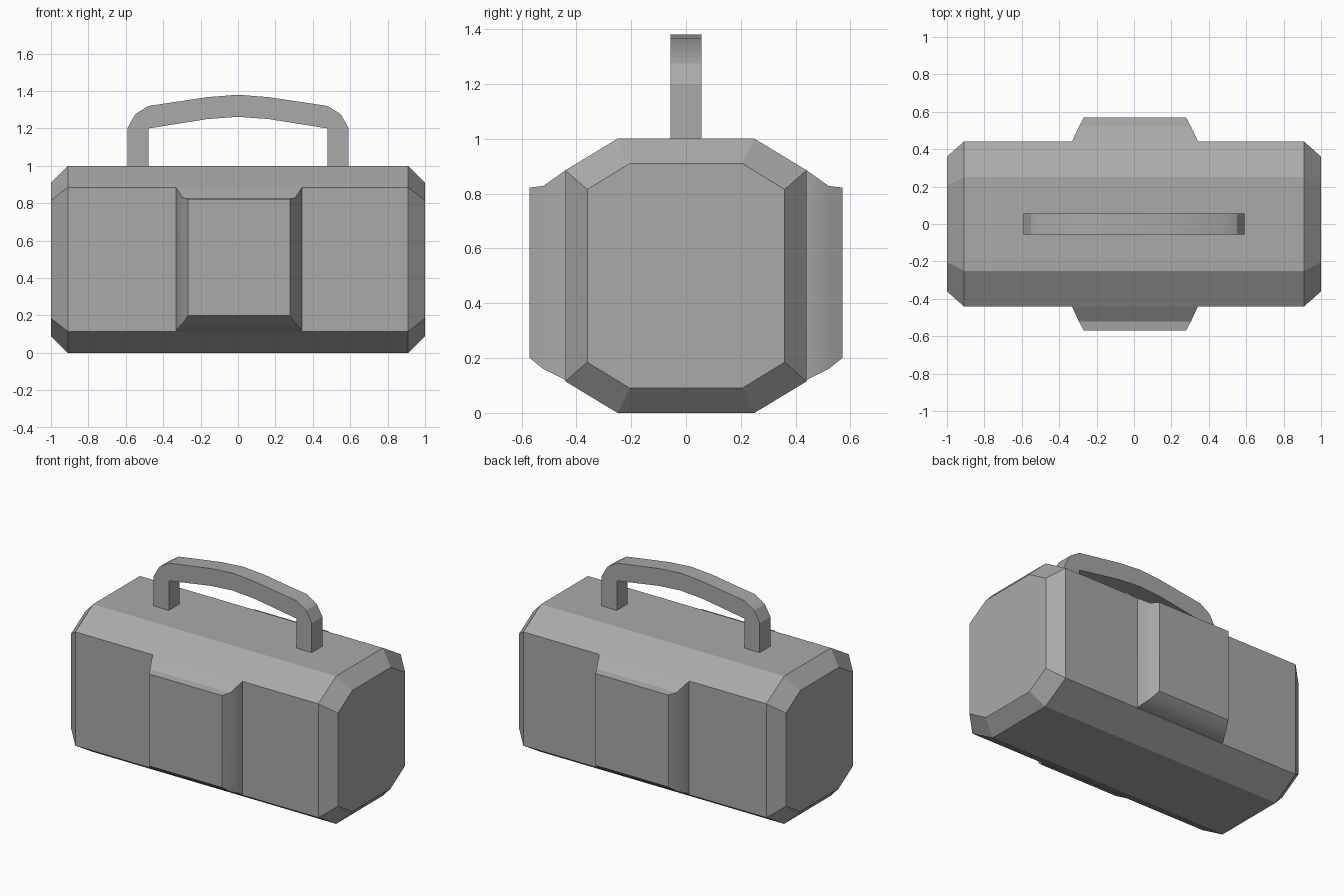
import bpy, bmesh
from math import radians

cube = bpy.data.objects.get("Cube")
if cube:
    bpy.data.objects.remove(cube, do_unlink=True)

GREY = (0.4, 0.4, 0.4, 1)
grey = bpy.data.materials.new("plain grey")
grey.use_nodes = True
grey.diffuse_color = GREY
grey.node_tree.nodes["Principled BSDF"].inputs["Base Color"].default_value = GREY


def loft(name, rings, smooth=False):
    """Skin a closed solid through matching rings of points."""
    bm = bmesh.new()
    loops = [[bm.verts.new(p) for p in ring] for ring in rings]
    for a, b in zip(loops, loops[1:]):
        for i in range(len(a)):
            j = (i + 1) % len(a)
            bm.faces.new((a[i], a[j], b[j], b[i]))
    bm.faces.new(loops[0])
    bm.faces.new(loops[-1])
    bmesh.ops.recalc_face_normals(bm, faces=bm.faces)
    mesh = bpy.data.meshes.new(name)
    bm.to_mesh(mesh)
    bm.free()
    mesh.materials.append(grey)
    obj = bpy.data.objects.new(name, mesh)
    bpy.context.collection.objects.link(obj)
    if smooth:
        bpy.ops.object.select_all(action='DESELECT')
        obj.select_set(True)
        bpy.context.view_layer.objects.active = obj
        bpy.ops.object.shade_smooth_by_angle(angle=radians(28))
    return obj


def octagon(x, wide, narrow, tall, short):
    """Chamfered box section across the body, centred on half height."""
    corners = [(narrow, tall), (wide, short), (wide, -short), (narrow, -tall)]
    corners += [(-y, -z) for y, z in corners]
    return [(x, y, 0.5 + z) for y, z in corners]


# Long chamfered body with tapered ends
end = (0.36, 0.205, 0.41, 0.315)
middle = (0.44, 0.25, 0.5, 0.385)
loft("body", [octagon(-1, *end), octagon(-0.91, *middle),
              octagon(0.91, *middle), octagon(1, *end)])

# Raised panels on the front and back: depth, half width, bottom, top
steps = [(0.43, 0.337, 0.12, 0.885), (0.44, 0.337, 0.12, 0.885),
         (0.52, 0.3, 0.16, 0.828), (0.57, 0.273, 0.2, 0.822)]
for name, side in (("front_panel", -1), ("back_panel", 1)):
    loft(name, [[(0.005 - w, side * y, low), (0.005 + w, side * y, low),
                 (0.005 + w, side * y, top), (0.005 - w, side * y, top)]
                for y, w, low, top in steps], smooth=True)

# Arched carrying handle, drawn as half an outline and mirrored
outer = [(0.592, 0.99), (0.592, 1.2), (0.55, 1.275), (0.48, 1.32), (0.165, 1.367), (0, 1.38)]
inner = [(0.478, 0.99), (0.478, 1.2), (0.165, 1.25), (0, 1.262)]


def arch(half):
    return half + [(-x, z) for x, z in half[-2::-1]]


outline = arch(outer) + arch(inner)[::-1]
loft("handle", [[(x, y, z) for x, z in outline] for y in (-0.057, 0.057)], smooth=True)
